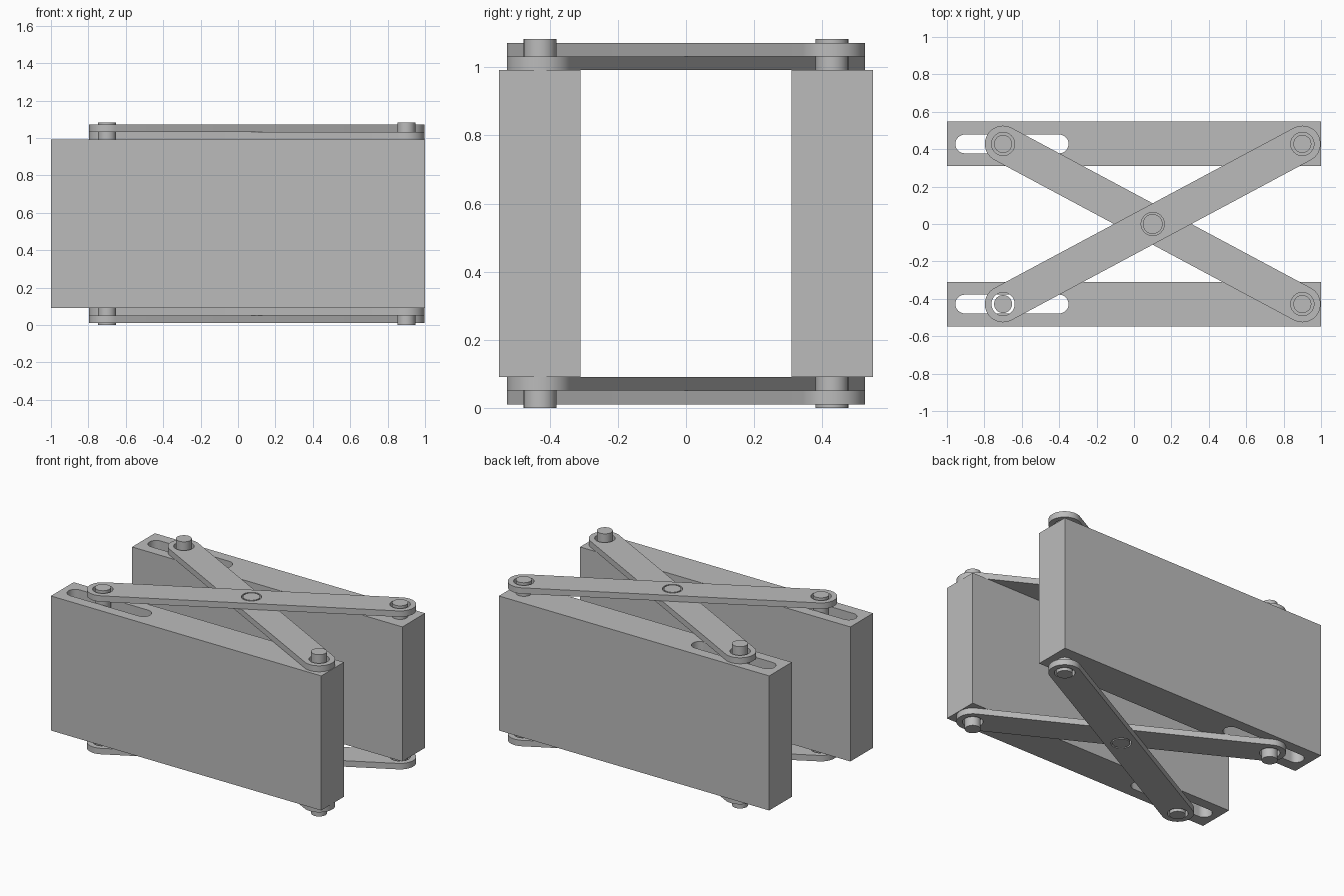
import bpy, bmesh, math
from mathutils import Vector

cube = bpy.data.objects.get("Cube")
if cube:
    bpy.data.objects.remove(cube, do_unlink=True)

grey = bpy.data.materials.new("plain_grey")
grey.use_nodes = True
colour = (0.5, 0.5, 0.5, 1)
grey.diffuse_color = colour
grey.node_tree.nodes["Principled BSDF"].inputs["Base Color"].default_value = colour

MID = 0.541            # height of the mirror plane between the two linkages
HALF_BLOCK = 0.45
ARM_T = 0.04
PIN_Y = 0.428
SLIDE_X, FIXED_X = -0.7, 0.9
PIN_R, HOLE_R, ARM_R = 0.048, 0.062, 0.0975


def capsule(a, b, r, n=24):
    """Rounded slot outline between two points; a circle when they coincide."""
    a, b = Vector(a), Vector(b)
    d = b - a
    ang = math.atan2(d.y, d.x)
    pts = []
    for centre, start in ((b, ang - math.pi / 2), (a, ang + math.pi / 2)):
        for i in range(n + 1):
            t = start + math.pi * i / n
            pts.append(centre + Vector((math.cos(t), math.sin(t))) * r)
    return pts


def plate(name, outlines, z0, z1):
    """Extrude a flat outline with holes from z0 to z1."""
    curve = bpy.data.curves.new(name + "_outline", "CURVE")
    curve.dimensions = "2D"
    curve.fill_mode = "BOTH"
    curve.extrude = (z1 - z0) / 2
    for pts in outlines:
        spline = curve.splines.new("POLY")
        spline.points.add(len(pts) - 1)
        for p, q in zip(spline.points, pts):
            p.co = (q[0], q[1], 0, 1)
        spline.use_cyclic_u = True
    temp = bpy.data.objects.new(name + "_outline", curve)
    bpy.context.collection.objects.link(temp)
    dg = bpy.context.evaluated_depsgraph_get()
    mesh = bpy.data.meshes.new_from_object(temp.evaluated_get(dg))
    bpy.data.objects.remove(temp, do_unlink=True)
    bm = bmesh.new()
    bm.from_mesh(mesh)
    bmesh.ops.remove_doubles(bm, verts=bm.verts, dist=1e-5)
    bmesh.ops.recalc_face_normals(bm, faces=bm.faces)
    bmesh.ops.translate(bm, verts=bm.verts, vec=(0, 0, (z0 + z1) / 2))
    bm.to_mesh(mesh)
    bm.free()
    mesh.name = name
    mesh.materials.clear()
    mesh.materials.append(grey)
    obj = bpy.data.objects.new(name, mesh)
    bpy.context.collection.objects.link(obj)
    bpy.ops.object.select_all(action="DESELECT")
    obj.select_set(True)
    bpy.context.view_layer.objects.active = obj
    bpy.ops.object.shade_smooth_by_angle(angle=math.radians(30))
    return obj


def disc(c, r):
    return capsule(c, c, r)


# Two upright blocks, each with a through slot for the sliding pin
for side, s in (("front", -1), ("back", 1)):
    y0, y1 = sorted((s * 0.309, s * 0.549))
    box = [(-1, y0), (1, y0), (1, y1), (-1, y1)]
    slot = capsule((-0.905, s * PIN_Y), (-0.4, s * PIN_Y), 0.05)
    plate(side + "_block", [box, slot], MID - HALF_BLOCK, MID + HALF_BLOCK)

    # Long pins through both linkages
    for kind, x in (("sliding", SLIDE_X), ("fixed", FIXED_X)):
        plate(f"{side}_{kind}_pin", [disc((x, s * PIN_Y), PIN_R)], 0, 2 * MID)

# Crossed arms above and below the blocks
centre = ((SLIDE_X + FIXED_X) / 2, 0)
for level, m in (("top", 1), ("bottom", -1)):
    def layer(name, outlines, d0, d1):
        z0, z1 = sorted((MID + m * d0, MID + m * d1))
        plate(f"{level}_{name}", outlines, z0, z1)

    z_in = HALF_BLOCK
    z_mid = z_in + ARM_T
    z_out = z_mid + ARM_T
    for name, s, lo, hi in (("inner_arm", 1, z_in, z_mid), ("outer_arm", -1, z_mid, z_out)):
        a, b = (SLIDE_X, s * PIN_Y), (FIXED_X, -s * PIN_Y)
        shape = [capsule(a, b, ARM_R), disc(a, HOLE_R), disc(b, HOLE_R)]
        if name == "outer_arm":
            shape.append(disc(centre, HOLE_R))
        layer(name, shape, lo, hi)
    # Flush pivot where the arms cross, and the collar under the inner sliding end
    layer("centre_pivot", [disc(centre, 0.053)], z_mid - 0.01, z_out)
    layer("sliding_collar", [disc((SLIDE_X, PIN_Y), 0.064)], z_in - 0.03, z_in - 0.004)
